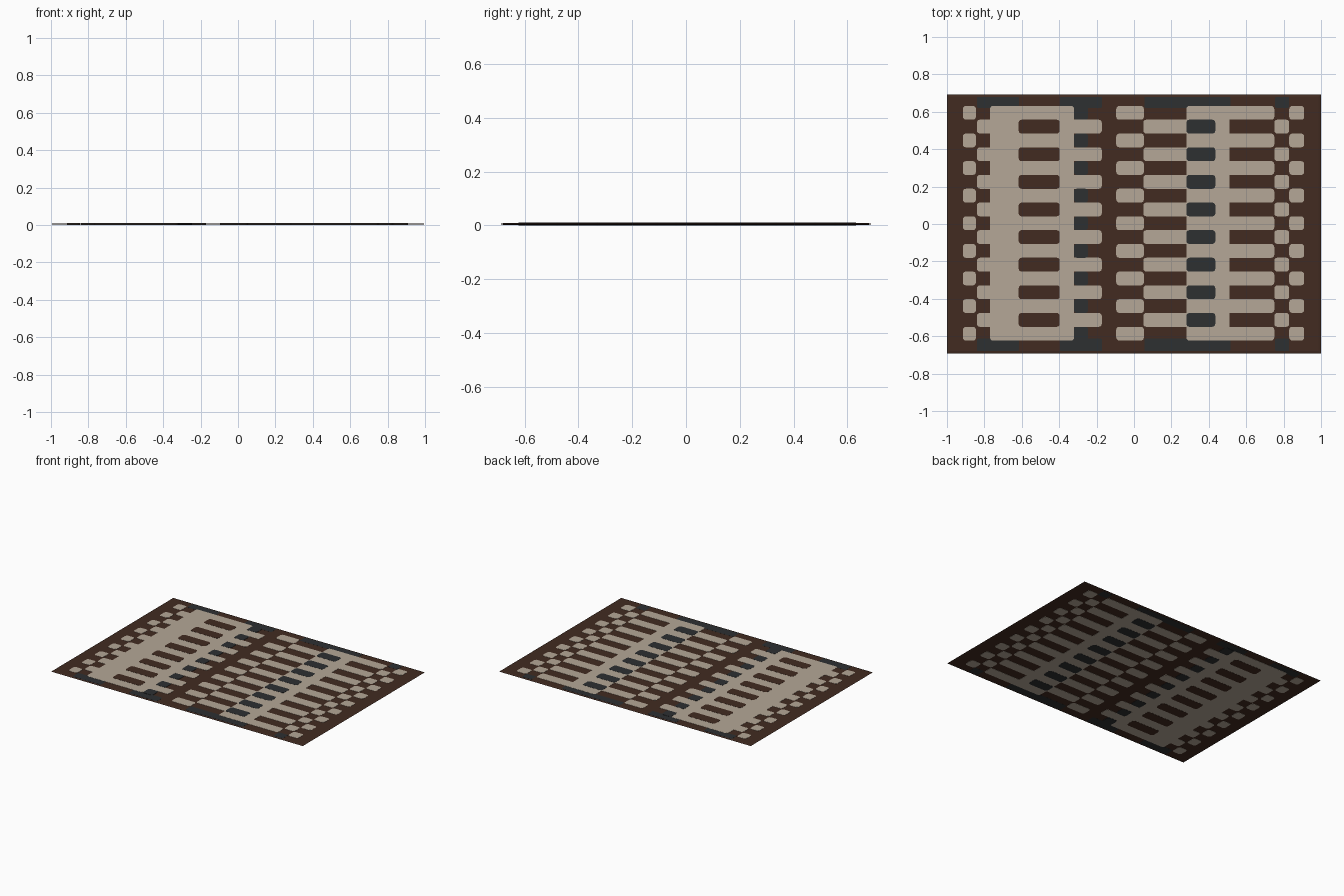
import bpy
import bmesh
import math

cube = bpy.data.objects.get("Cube")
if cube:
    bpy.data.objects.remove(cube, do_unlink=True)


def material(name, rgb):
    m = bpy.data.materials.new(name)
    m.use_nodes = True
    m.diffuse_color = (*rgb, 1)
    m.node_tree.nodes["Principled BSDF"].inputs["Base Color"].default_value = (*rgb, 1)
    return m


BEIGE = material("beige wool", (0.46, 0.39, 0.31))
BROWN = material("brown wool", (0.054, 0.024, 0.015))
SLATE = material("slate wool", (0.026, 0.029, 0.031))

HALF_X, HALF_Y = 1.0, 0.693
MID = 0.005            # middle of the cloth thickness
PITCH = 0.1476         # spacing of the repeated bands
BAND = 0.037           # half height of one band
ODD = [(k - 4) * PITCH + 0.004 for k in range(9)]
EVEN = [(k - 3.5) * PITCH + 0.004 for k in range(8)]
FIELD = (ODD[0] - BAND, ODD[-1] + BAND)


def make_object(name, bm, mat):
    bmesh.ops.recalc_face_normals(bm, faces=bm.faces)
    mesh = bpy.data.meshes.new(name)
    bm.to_mesh(mesh)
    bm.free()
    mesh.materials.append(mat)
    obj = bpy.data.objects.new(name, mesh)
    bpy.context.collection.objects.link(obj)
    return obj


def outline(x0, x1, y0, y1, radius):
    """Corner points of a rectangle with rounded corners."""
    points = []
    for corner, (cx, cy) in enumerate([(x1 - radius, y1 - radius), (x0 + radius, y1 - radius),
                                       (x0 + radius, y0 + radius), (x1 - radius, y0 + radius)]):
        for step in range(4):
            a = math.pi / 2 * (corner + step / 3)
            points.append((cx + radius * math.cos(a), cy + radius * math.sin(a)))
    return points


def inlay(name, mat, half_thick, rects, radius=0.016):
    """Thin patches showing on both sides of the cloth."""
    bm = bmesh.new()
    for rect in rects:
        points = outline(*rect, radius)
        low = [bm.verts.new((x, y, MID - half_thick)) for x, y in points]
        high = [bm.verts.new((x, y, MID + half_thick)) for x, y in points]
        bm.faces.new(low[::-1])
        bm.faces.new(high)
        for i in range(len(points)):
            j = (i + 1) % len(points)
            bm.faces.new((low[i], low[j], high[j], high[i]))
    return make_object(name, bm, mat)


def bands(x0, x1, rows):
    return [(x0, x1, y - BAND, y + BAND) for y in rows]


# Brown cloth with a thin tapered rim
bm = bmesh.new()
rings = []
for inset, z in ((0.014, MID - 0.003), (0, MID), (0.014, MID + 0.003)):
    x, y = HALF_X - inset, HALF_Y - inset
    rings.append([bm.verts.new((sx * x, sy * y, z))
                  for sx, sy in ((-1, -1), (1, -1), (1, 1), (-1, 1))])
bm.faces.new(rings[0][::-1])
bm.faces.new(rings[2])
for a, b in zip(rings, rings[1:]):
    for i in range(4):
        j = (i + 1) % 4
        bm.faces.new((a[i], a[j], b[j], b[i]))
make_object("rug_cloth", bm, BROWN)

# Slate blocks along the front and back borders
border = []
for x0, x1 in ((-0.84, -0.615), (-0.395, -0.17), (0.055, 0.515), (0.755, 0.83)):
    border.append((x0, x1, FIELD[1] - 0.01, HALF_Y - 0.013))
    border.append((x0, x1, 0.013 - HALF_Y, FIELD[0] + 0.01))
inlay("border_blocks", SLATE, 0.0034, border, 0.006)

# Beige field: two long panels plus the toothed bands
inlay("long_panels", BEIGE, 0.0042, [(-0.77, -0.32, *FIELD), (0.28, 0.51, *FIELD)])
inlay("left_edge_dots", BEIGE, 0.0042, bands(-0.915, -0.845, ODD))
inlay("left_panel_teeth", BEIGE, 0.0042,
      bands(-0.84, -0.74, EVEN) + bands(-0.36, -0.172, EVEN))
inlay("centre_dashes", BEIGE, 0.0042,
      bands(-0.095, 0.053, ODD) + bands(0.05, 0.31, EVEN))
inlay("right_panel_teeth", BEIGE, 0.0042, bands(0.46, 0.75, ODD))
inlay("right_edge_dots", BEIGE, 0.0042,
      bands(0.75, 0.83, EVEN) + bands(0.83, 0.91, ODD))

# Dark dashes on the panels
inlay("left_panel_dashes", BROWN, 0.005, bands(-0.617, -0.397, EVEN))
inlay("left_slate_dashes", SLATE, 0.005, bands(-0.322, -0.245, ODD))
inlay("right_slate_dashes", SLATE, 0.005, bands(0.28, 0.435, EVEN))
